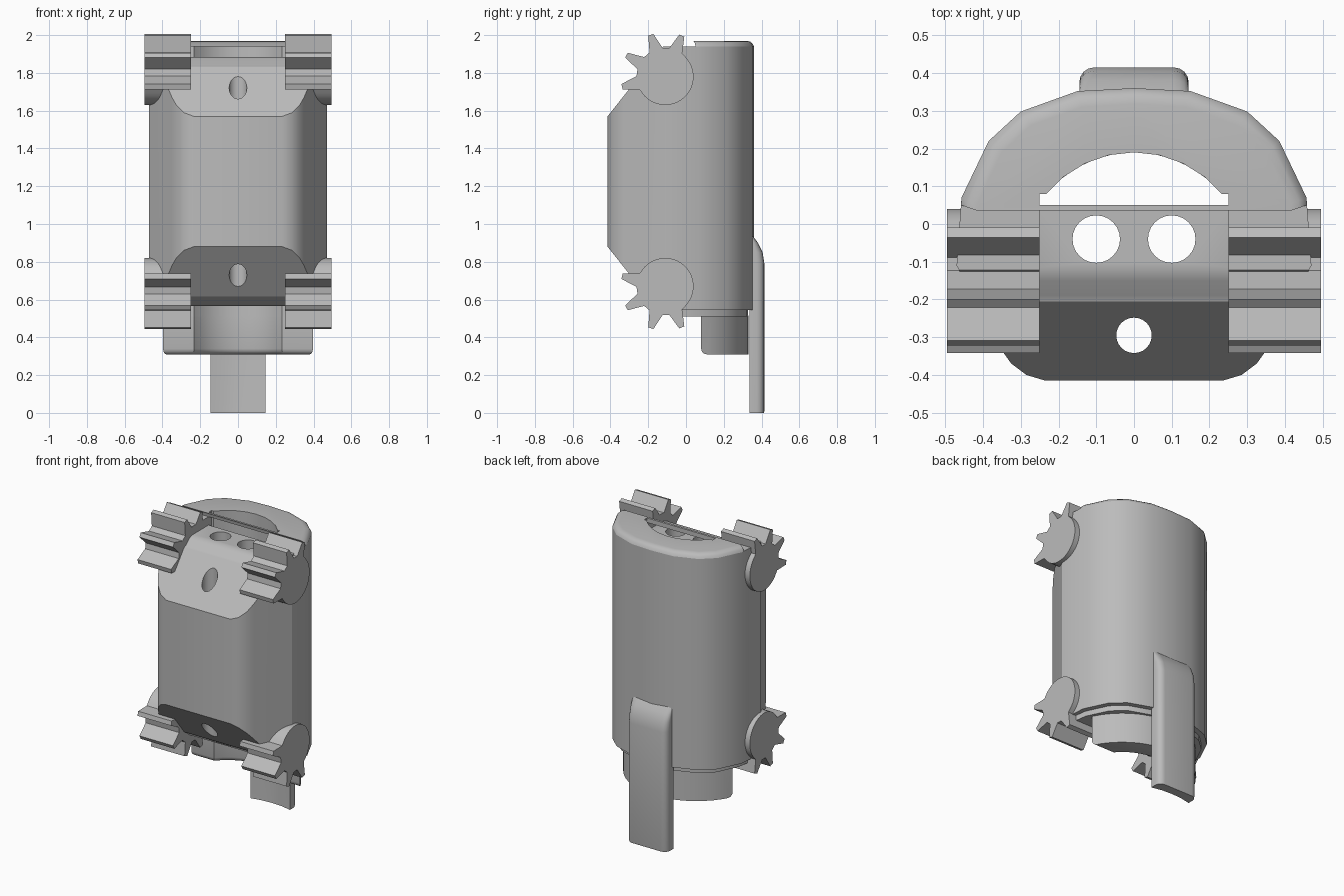
import bpy, bmesh, math
from mathutils import Vector

default = bpy.data.objects.get("Cube")
if default:
    bpy.data.objects.remove(default, do_unlink=True)

grey = bpy.data.materials.new("plain_grey")
grey.use_nodes = True
COLOUR = (0.5, 0.5, 0.5, 1)
grey.diffuse_color = COLOUR
grey.node_tree.nodes["Principled BSDF"].inputs["Base Color"].default_value = COLOUR

AXIS_Y = -0.11     # centre of the round back
MID_Z = 1.225      # mirror height of the body


def loft(name, rings):
    """Skin a stack of matching rings and cap both ends."""
    bm = bmesh.new()
    loops = [[bm.verts.new(p) for p in ring] for ring in rings]
    n = len(loops[0])
    for a, b in zip(loops, loops[1:]):
        for i in range(n):
            j = (i + 1) % n
            bm.faces.new((a[i], a[j], b[j], b[i]))
    bm.faces.new(loops[0][::-1])
    bm.faces.new(loops[-1])
    bmesh.ops.recalc_face_normals(bm, faces=bm.faces)
    mesh = bpy.data.meshes.new(name)
    bm.to_mesh(mesh)
    bm.free()
    mesh.materials.append(grey)
    obj = bpy.data.objects.new(name, mesh)
    bpy.context.collection.objects.link(obj)
    return obj


def prism_z(name, outline, z0, z1):
    return loft(name, [[(x, y, z) for x, y in outline] for z in (z0, z1)])


def prism_x(name, profile, x0, x1):
    return loft(name, [[(x, y, z) for y, z in profile] for x in (x0, x1)])


def activate(obj):
    bpy.ops.object.select_all(action='DESELECT')
    obj.select_set(True)
    bpy.context.view_layer.objects.active = obj


def cut(obj, cutter):
    cutter.hide_render = True
    mod = obj.modifiers.new("cut", 'BOOLEAN')
    mod.operation, mod.solver, mod.object = 'DIFFERENCE', 'EXACT', cutter
    activate(obj)
    bpy.ops.object.modifier_apply(modifier=mod.name)
    bpy.data.objects.remove(cutter, do_unlink=True)


def smooth(obj):
    activate(obj)
    bpy.ops.object.shade_smooth_by_angle(angle=math.radians(31))


def arc(radius, start, end, steps, cx=0, cy=AXIS_Y):
    angles = [math.radians(start + (end - start) * i / steps) for i in range(steps + 1)]
    return [(cx + radius * math.cos(a), cy + radius * math.sin(a)) for a in angles]


def mirrored(half):
    """Close a right-hand outline that runs from front to back."""
    return half + [(-x, y) for x, y in reversed(half) if x > 0]


def scaled(outline, s):
    return [(x * s, AXIS_Y + (y - AXIS_Y) * s) for x, y in outline]


def flip(profile):
    return [(y, 2 * MID_Z - z) for y, z in profile]


def cavity():
    outline = [(0.25, 0.05), (0.25, 0.08)] + arc(0.3, 39, 141, 8) + [(-0.25, 0.08), (-0.25, 0.05)]
    return prism_z("cavity_cutter", outline, 0.2, 2.2)


# Body: rounded front corners, slanted cheeks, broad round back
front = [(0.235, -0.415), (0.285, -0.4), (0.325, -0.37), (0.35, -0.335), (0.47, AXIS_Y)]
back = [(0.457, 0.07), (0.385, 0.22), (0.3, 0.298), (0.15, 0.352), (0, 0.36)]
body = prism_z("body", mirrored(front + back), 0.545, 1.94)

# Chamfers across the front and lowered centre block, top and bottom
chamfer = [(-0.6, 1.337), (-0.02, 2.068), (-0.6, 2.068)]
step = [(0.05, 1.885), (-0.115, 1.885), (-0.15, 1.875), (-0.19, 1.84),
        (-0.3, 1.8), (-0.3, 2.1), (0.05, 2.1)]
for shape in (lambda p: p, flip):
    cut(body, prism_x("chamfer_cutter", shape(chamfer), -0.7, 0.7))
    cut(body, prism_x("step_cutter", shape(step), -0.25, 0.25))
cut(body, cavity())

# Vertical holes through the block
for x, y, r in ((0, -0.295, 0.047), (-0.1, -0.04, 0.063), (0.1, -0.04, 0.063)):
    cut(body, prism_z("hole_cutter", arc(r, 0, 345, 23, x, y), 0.2, 2.2))
smooth(body)

# Rounded rim on the back half of the top
rim_outline = mirrored([(0.458, 0.05)] + back)
rim = loft("top_rim", [[(x, y, z) for x, y in scaled(rim_outline, s)]
                       for s, z in ((1, 1.94), (0.985, 1.955), (0.955, 1.966), (0.91, 1.97))])
cut(rim, cavity())
smooth(rim)

# Shallow step under the body
foot = prism_z("bottom_step", scaled(mirrored([(0.47, -0.02)] + back), 0.935), 0.51, 0.545)
cut(foot, cavity())
cut(foot, prism_x("step_cutter", [(-0.2, 0.4), (0.05, 0.4), (0.05, 0.7), (-0.2, 0.7)], -0.25, 0.25))
smooth(foot)

# Half-ring lip hanging below, with softened lower inner edges
lip = prism_z("bottom_lip", arc(0.44, 25.6, 154.4, 16) + arc(0.3, 140.7, 39.3, 10), 0.31, 0.515)
bm = bmesh.new()
bm.from_mesh(lip.data)
soft = []
for e in bm.edges:
    mids = (e.verts[0].co + e.verts[1].co) / 2
    outer = all((v.co.xy - Vector((0, AXIS_Y))).length > 0.43 for v in e.verts)
    front_edge = abs(mids.y - 0.08) < 0.005
    if all(v.co.z < 0.32 for v in e.verts) and (front_edge or not outer):
        soft.append(e)
bmesh.ops.bevel(bm, geom=soft, offset=0.03, segments=3, profile=0.5, affect='EDGES')
bm.to_mesh(lip.data)
bm.free()
smooth(lip)

# Four partial gears: round disc with four teeth facing outward
teeth = []
for centre in (68, 109, 151, 193):
    for offset, radius in ((-14, 0.152), (-3.5, 0.235), (3.5, 0.235), (14, 0.152)):
        teeth += arc(radius, centre + offset, centre + offset, 1, AXIS_Y, 1.78)[:1]
gear_profile = teeth + arc(0.15, 215, 406, 22, AXIS_Y, 1.78)
for level, profile in (("upper", gear_profile), ("lower", flip(gear_profile))):
    for side, sign in (("left", 1), ("right", -1)):
        smooth(prism_x(f"{level}_{side}_gear", profile, 0.25 * sign, 0.495 * sign))

# Back tongue: rounded outside, hollow inside, tapering into the body
outer = [(0.145, 0.335)] + arc(0.04, 0, 90, 4, 0.105, 0.375)
outer += [(-x, y) for x, y in reversed(outer)]
inner = [(-0.075, 0.35), (0, 0.355), (0.075, 0.35)]
tongue_rings = []
for z, depth in ((0, 0.97), (0.01, 1), (0.79, 1), (0.85, 0.88), (0.9, 0.58), (0.94, 0.2)):
    tongue_rings.append([(x, 0.335 + (y - 0.335) * depth, z) for x, y in outer + inner])
smooth(loft("back_tongue", tongue_rings))
